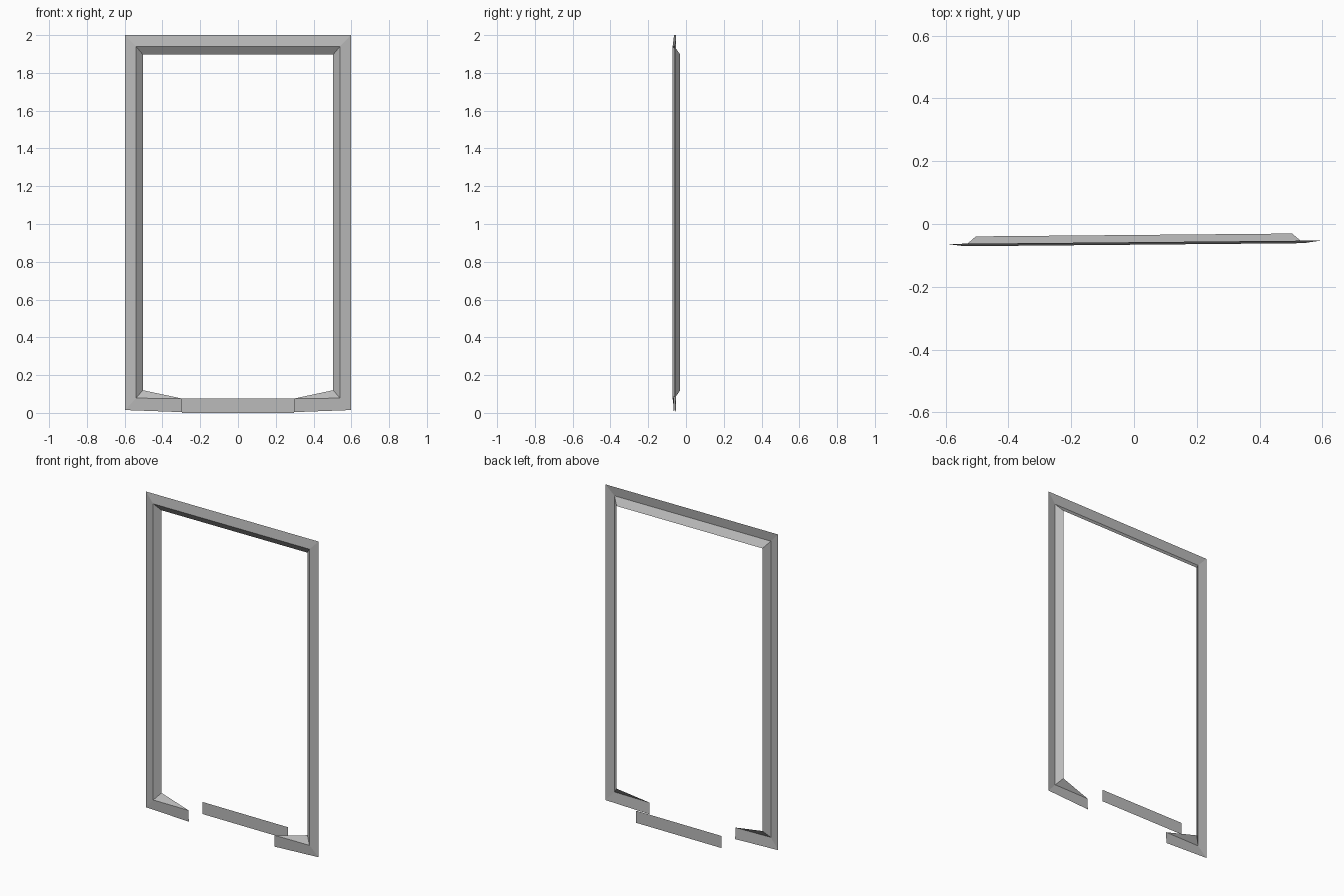
import bpy
import bmesh

cube = bpy.data.objects.get("Cube")
if cube:
    bpy.data.objects.remove(cube, do_unlink=True)

# Single grey finish
grey = bpy.data.materials.new("grey")
grey.use_nodes = True
colour = (0.5, 0.5, 0.5, 1)
grey.diffuse_color = colour
grey.node_tree.nodes["Principled BSDF"].inputs["Base Color"].default_value = colour

SKEW = 0.009  # the frame is turned very slightly about z


def sheet(name, faces):
    """Make a thin sheet object from lists of corner points."""
    bm = bmesh.new()
    for points in faces:
        bm.faces.new([bm.verts.new(p) for p in points])
    bmesh.ops.remove_doubles(bm, verts=bm.verts, dist=0.0005)
    mesh = bpy.data.meshes.new(name)
    bm.to_mesh(mesh)
    bm.free()
    mesh.materials.append(grey)
    obj = bpy.data.objects.new(name, mesh)
    bpy.context.collection.objects.link(obj)
    return obj


def skewed(x, y, z):
    return (x, y + SKEW * x, z)


# Nested outlines: half width, depth, bottom, top
outer = (0.597, -0.058, 0.015, 2.0)
middle = (0.54, -0.066, 0.078, 1.94)
inner = (0.504, -0.035, 0.12, 1.897)


def corner(ring, side, top):
    half, y, low, high = ring
    return skewed(side * half, y, high if top else low)


def strip(a, b, start, end):
    """Quad between two outlines, from one frame corner to the next."""
    return [corner(a, *start), corner(a, *end), corner(b, *end), corner(b, *start)]


# Top rail: front face and inner reveal
left_top, right_top = (1, True), (-1, True)
sheet("top_rail", [strip(outer, middle, left_top, right_top),
                   strip(middle, inner, left_top, right_top)])

for side, label in ((1, "left"), (-1, "right")):
    top, low = (side, True), (side, False)
    order = (top, low) if side < 0 else (low, top)
    # Side post: front face and inner reveal
    sheet(label + "_post", [strip(outer, middle, *order),
                            strip(middle, inner, *order)])
    # Bottom foot: front face and tapering sill
    end_low = skewed(side * 0.297, -0.062, 0.004)
    end_high = skewed(side * 0.297, -0.064, 0.076)
    foot = [[corner(outer, *low), end_low, end_high, corner(middle, *low)],
            [corner(middle, *low), end_high, corner(inner, *low)]]
    if side > 0:
        foot = [f[::-1] for f in foot]
    sheet(label + "_foot", foot)

# Set-back flat plate across the bottom gap
w, y = 0.297, 0.072
sheet("bottom_plate", [[(-w, y, 0), (w, y, 0), (w, y, 0.076), (-w, y, 0.076)]])
